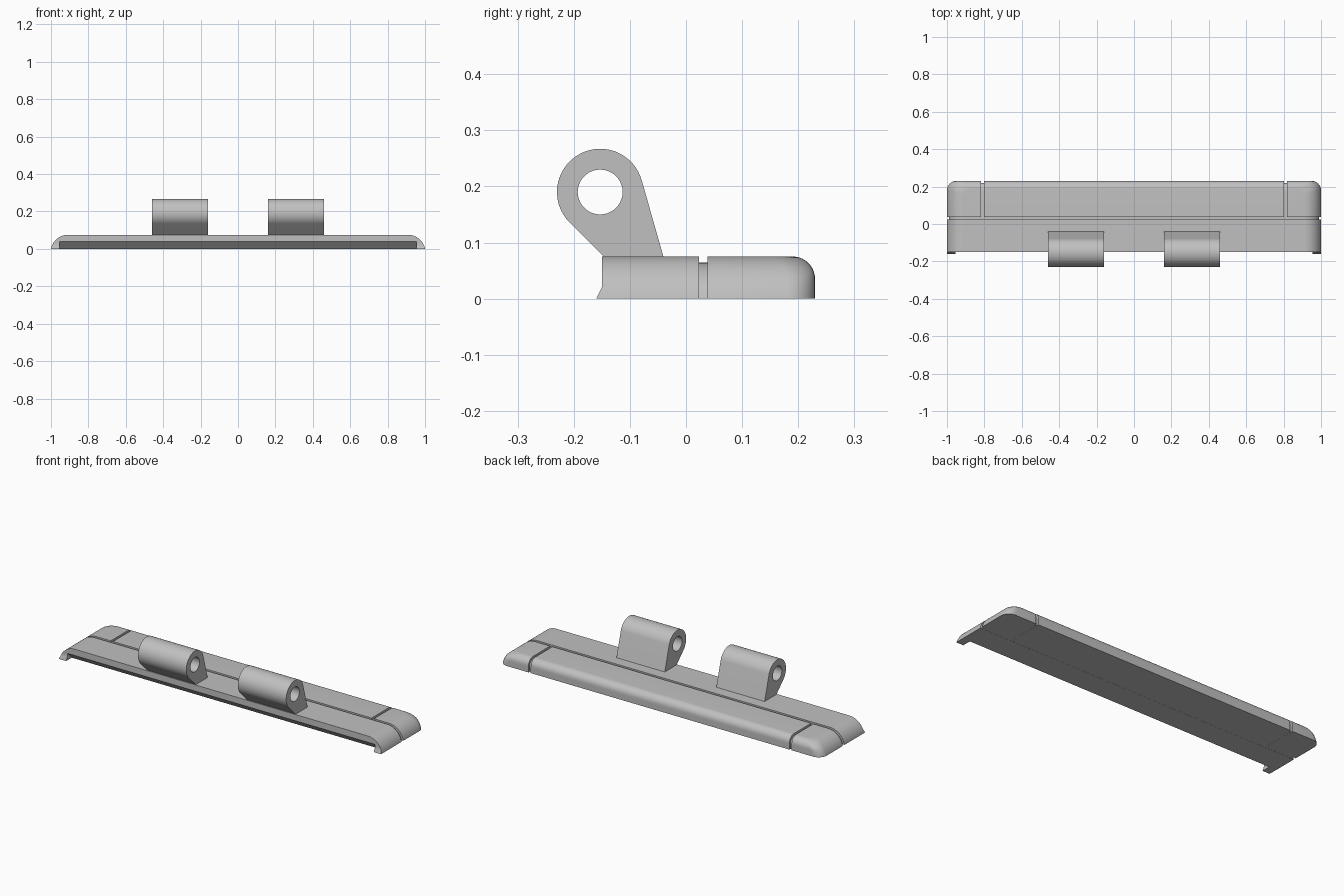
import bpy, bmesh, math
from mathutils import Vector

cube = bpy.data.objects.get("Cube")
if cube:
    bpy.data.objects.remove(cube, do_unlink=True)

grey = bpy.data.materials.new("plain grey")
grey.use_nodes = True
grey.diffuse_color = (0.53, 0.53, 0.53, 1)
grey.node_tree.nodes["Principled BSDF"].inputs["Base Color"].default_value = (0.53, 0.53, 0.53, 1)


def finish(name, bm):
    bmesh.ops.recalc_face_normals(bm, faces=bm.faces[:])
    mesh = bpy.data.meshes.new(name)
    bm.to_mesh(mesh)
    bm.free()
    mesh.materials.append(grey)
    obj = bpy.data.objects.new(name, mesh)
    bpy.context.collection.objects.link(obj)
    return obj


def prism(name, profile, x0, x1):
    """Extrude a (y, z) profile along x."""
    bm = bmesh.new()
    face = bm.faces.new([bm.verts.new((x0, y, z)) for y, z in profile])
    ext = bmesh.ops.extrude_face_region(bm, geom=[face])
    verts = [g for g in ext["geom"] if isinstance(g, bmesh.types.BMVert)]
    bmesh.ops.translate(bm, verts=verts, vec=Vector((x1 - x0, 0, 0)))
    return finish(name, bm)


def box(name, x0, x1, y0, y1):
    return prism(name, [(y0, -0.1), (y1, -0.1), (y1, 0.2), (y0, 0.2)], x0, x1)


def circle(cy, cz, r, a0, a1, n):
    return [(cy + r * math.cos(math.radians(a0 + (a1 - a0) * i / n)),
             cz + r * math.sin(math.radians(a0 + (a1 - a0) * i / n))) for i in range(n + 1)]


def subtract(obj, cutters):
    for c in cutters:
        mod = obj.modifiers.new("cut", "BOOLEAN")
        mod.operation = "DIFFERENCE"
        mod.solver = "EXACT"
        mod.object = c
    bpy.context.view_layer.update()
    graph = bpy.context.evaluated_depsgraph_get()
    mesh = bpy.data.meshes.new_from_object(obj.evaluated_get(graph))
    obj.modifiers.clear()
    obj.data = mesh
    for c in cutters:
        bpy.data.objects.remove(c, do_unlink=True)


def smooth(obj):
    bpy.ops.object.select_all(action="DESELECT")
    obj.select_set(True)
    bpy.context.view_layer.objects.active = obj
    bpy.ops.object.shade_smooth_by_angle(angle=math.radians(30))


def cushion(name, front, inset, base, top):
    """Flat slab with arched ends, a rounded back edge and rounded back corners."""
    r, drop, back_r, corner, steps = 0.0915, 0.0165, 0.04, 0.05, 14
    start = math.asin(drop / r)
    bm = bmesh.new()
    rings = []
    for i in range(steps + 1):
        t = start + (math.pi / 2 - start) * i / steps
        z = r * math.sin(t) - drop
        w = 0.91 + r * math.cos(t) - inset
        rise = max(0, z - 0.035)
        d = 0.19 + math.sqrt(max(0, back_r ** 2 - rise ** 2)) - inset
        plan = [(-w, front), (w, front)]
        plan += circle(w - corner, d - corner, corner, 0, 90, 8)
        plan += circle(corner - w, d - corner, corner, 90, 180, 8)
        height = base + (top - base) * z / 0.075
        rings.append([bm.verts.new((x, y, height)) for x, y in plan])
    n = len(rings[0])
    for low, high in zip(rings, rings[1:]):
        for j in range(n):
            k = (j + 1) % n
            bm.faces.new((low[j], low[k], high[k], high[j]))
    bm.faces.new(rings[0])
    bm.faces.new(rings[-1])
    return finish(name, bm)


# Outer panels, split by the grooves and undercut along the front
panels = cushion("base_panels", -0.16, 0, 0, 0.075)
subtract(panels, [
    prism("undercut", [(-0.2, 0.04), (-0.15, 0.04), (-0.1, -0.01), (-0.2, -0.01)], -0.955, 0.955),
    prism("front_trim", [(-0.2, 0.2), (-0.15, 0.2), (-0.15, 0.02), (-0.165, -0.01), (-0.2, -0.01)], -1.1, 1.1),
    box("long_groove", -1.1, 1.1, 0.023, 0.038),
    box("left_groove", 0.803, 0.817, 0.03, 0.3),
    box("right_groove", -0.817, -0.803, 0.03, 0.3),
])
smooth(panels)

# Inner core forming the groove floors
smooth(cushion("base_core", -0.05, 0.011, 0.0005, 0.064))

# Pair of hinge lugs with round eyes
for side, x0 in (("left", 0.16), ("right", -0.46)):
    cy, cz = -0.153, 0.19
    outline = circle(cy, cz, 0.077, 16, 225, 36) + [(-0.138, 0.067), (-0.038, 0.067)]
    lug = prism(side + "_hinge_lug", outline, x0, x0 + 0.3)
    eye = prism("eye_cutter", circle(cy, cz, 0.04, 0, 350, 35), x0 - 0.1, x0 + 0.4)
    subtract(lug, [eye])
    smooth(lug)
